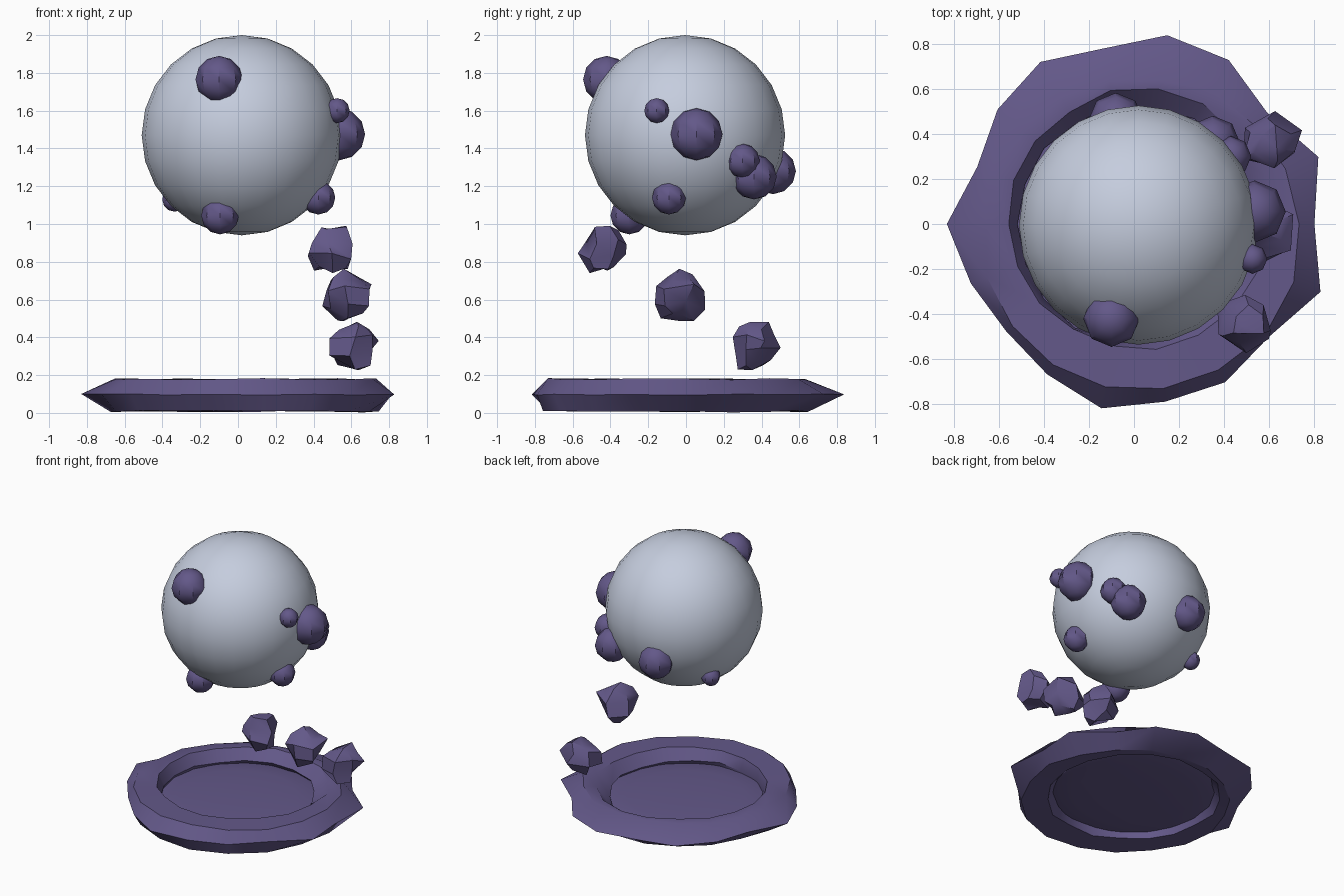
import bpy, bmesh, math, random
from mathutils import Vector

if "Cube" in bpy.data.objects:
    bpy.data.objects.remove(bpy.data.objects["Cube"])
random.seed(4)


def material(name, rgb):
    m = bpy.data.materials.new(name)
    m.use_nodes = True
    m.diffuse_color = (*rgb, 1)
    m.node_tree.nodes["Principled BSDF"].inputs["Base Color"].default_value = (*rgb, 1)
    return m


GREY = material("pale_blue_grey", (0.56, 0.61, 0.73))
PURPLE = material("dusty_purple", (0.125, 0.098, 0.25))


def finish(name, bm, mat, angle=35):
    bmesh.ops.recalc_face_normals(bm, faces=bm.faces)
    mesh = bpy.data.meshes.new(name)
    bm.to_mesh(mesh)
    bm.free()
    mesh.materials.append(mat)
    ob = bpy.data.objects.new(name, mesh)
    bpy.context.collection.objects.link(ob)
    bpy.ops.object.select_all(action="DESELECT")
    ob.select_set(True)
    bpy.context.view_layer.objects.active = ob
    bpy.ops.object.shade_smooth_by_angle(angle=math.radians(angle))
    return ob


def ball(name, centre, r, segs, rings, mat, flat=1.0, jitter=0.0):
    bm = bmesh.new()
    bmesh.ops.create_uvsphere(bm, u_segments=segs, v_segments=rings, radius=r)
    for v in bm.verts:
        v.co += Vector([random.uniform(-jitter, jitter) for _ in range(3)])
        v.co.z *= flat
        v.co += Vector(centre)
    return finish(name, bm, mat)


# Main sphere
ball("main_sphere", (0.02, -0.005, 1.47), 0.53, 24, 12, GREY)

# Lumps stuck on the sphere: x, y, z, radius
LUMPS = [
    (-0.10, -0.42, 1.765, 0.125), (-0.095, -0.30, 1.045, 0.10),
    (0.535, 0.055, 1.475, 0.138), (0.525, -0.155, 1.60, 0.066),
    (0.425, -0.09, 1.14, 0.09), (0.43, 0.30, 1.335, 0.09),
    (0.35, 0.36, 1.25, 0.12), (-0.08, 0.46, 1.28, 0.122),
    (-0.336, 0.19, 1.13, 0.065),
]
for i, (x, y, z, r) in enumerate(LUMPS):
    ball(f"lump_{i + 1}", (x, y, z), r, 8, 6, PURPLE)

# Loose rocks falling toward the base
ROCKS = [(0.49, -0.43, 0.865, 0.125), (0.575, -0.04, 0.615, 0.132), (0.615, 0.36, 0.36, 0.13)]
for i, (x, y, z, r) in enumerate(ROCKS):
    ball(f"rock_{i + 1}", (x, y, z), r, 6, 5, PURPLE, jitter=0.028)

# Rough base ring: six-sided section swept around an uneven outline
OUTER = [0.80, 0.87, 0.77, 0.84, 0.85, 0.79, 0.83, 0.79, 0.74,
         0.83, 0.77, 0.74, 0.77, 0.83, 0.80, 0.81, 0.78, 0.88]
bm = bmesh.new()
loops = []
for k, r_out in enumerate(OUTER):
    a = 2 * math.pi * k / len(OUTER)
    r_top = 0.70 + 0.035 * math.cos(a) - 0.05 * math.sin(a)
    r_in = 0.575 + 0.04 * math.cos(a - 0.7)

    def near(v, d=0.015):
        return v + random.uniform(-d, d)

    section = [
        (r_out, near(0.097, 0.004)),
        (near(r_top), near(0.179, 0.005)), (near(r_in), near(0.177, 0.006)),
        (near(0.525), near(0.10, 0.008)),
        (near(r_in), near(0.012, 0.006)), (near(r_top), near(0.008, 0.007)),
    ]
    loops.append([bm.verts.new((r * math.cos(a), r * math.sin(a), z)) for r, z in section])
for k, loop in enumerate(loops):
    nxt = loops[(k + 1) % len(loops)]
    for j in range(6):
        n = (j + 1) % 6
        bm.faces.new((loop[j], nxt[j], nxt[n], loop[n]))
finish("base_ring", bm, PURPLE)

# Shallow floor filling the ring
ball("base_floor", (0, 0, 0.07), 0.56, 32, 8, PURPLE, flat=0.05)
